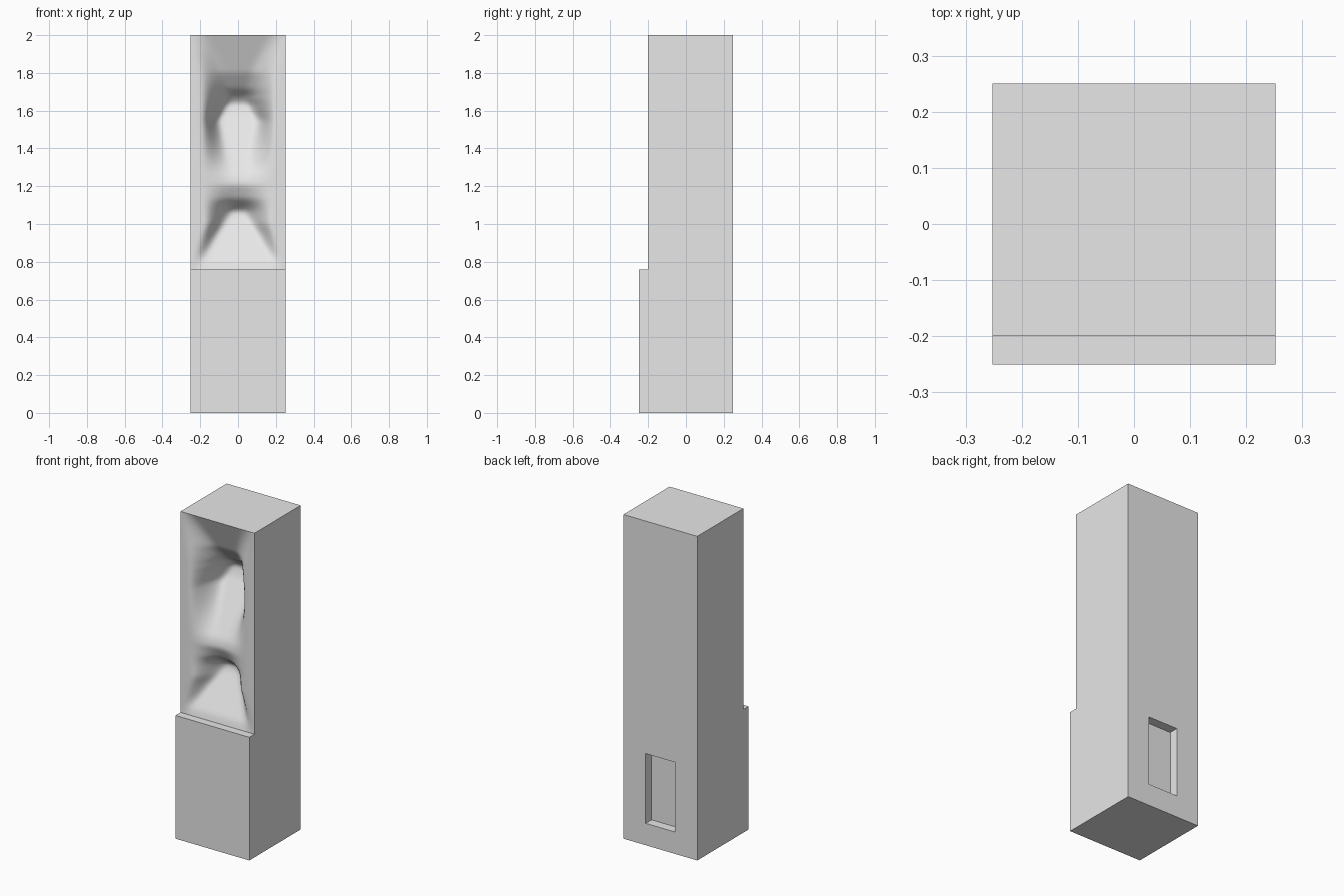
import bpy, bmesh, math

if "Cube" in bpy.data.objects:
    bpy.data.objects.remove(bpy.data.objects["Cube"])

stone = bpy.data.materials.new("pale_grey_stone")
stone.diffuse_color = (0.8, 0.8, 0.8, 1)
stone.use_nodes = True
stone.node_tree.nodes["Principled BSDF"].inputs["Base Color"].default_value = stone.diffuse_color

HALF, FRONT, BACK, STEP, TOP = 0.252, -0.2, 0.25, 0.76, 2.0


def finish(name, bm):
    mesh = bpy.data.meshes.new(name)
    bm.to_mesh(mesh)
    bm.free()
    mesh.materials.append(stone)
    obj = bpy.data.objects.new(name, mesh)
    bpy.context.collection.objects.link(obj)
    return obj


def lerp(table, z):
    for (z0, a), (z1, b) in zip(table, table[1:]):
        if z <= z1:
            return a + (b - a) * max(0, z - z0) / (z1 - z0)
    return table[-1][1]


# Stepped body: side profile swept across the width, open at carved front and back
bm = bmesh.new()
profile = [(BACK, TOP), (FRONT, TOP), (FRONT, STEP), (-0.25, STEP), (-0.25, 0), (BACK, 0)]
left = [bm.verts.new((-HALF, y, z)) for y, z in profile]
right = [bm.verts.new((HALF, y, z)) for y, z in profile]
for i in (0, 2, 3, 4):
    bm.faces.new((left[i], left[i + 1], right[i + 1], right[i]))
bm.faces.new(left[::-1])
bm.faces.new(right)
bmesh.ops.recalc_face_normals(bm, faces=bm.faces)
finish("stepped_body", bm)

# Back wall with a rectangular recess
bm = bmesh.new()
xs, zs = (-HALF, -0.1, 0.1, HALF), (0, 0.135, 0.565, TOP)
rows = [[bm.verts.new((x, BACK, z)) for x in xs] for z in zs]
for j in range(3):
    for i in range(3):
        f = bm.faces.new((rows[j][i + 1], rows[j][i], rows[j + 1][i], rows[j + 1][i + 1]))
        if i == j == 1:
            panel = f
out = bmesh.ops.extrude_face_region(bm, geom=[panel])["geom"]
bmesh.ops.translate(bm, vec=(0, -0.057, 0), verts=[v for v in out if isinstance(v, bmesh.types.BMVert)])
if panel.is_valid:
    bmesh.ops.delete(bm, geom=[panel], context='FACES_ONLY')
finish("back_wall", bm)

# Carved front: two scooped hollows, one above the other
DEPTH = [(0.76, 0), (0.80, 0.01), (1.03, 0.14), (1.07, 0.15), (1.10, 0.11), (1.13, 0.065),
         (1.21, 0.025), (1.26, 0.035), (1.58, 0.215), (1.64, 0.235), (1.68, 0.205),
         (1.71, 0.155), (1.80, 0.085), (2.0, 0)]
INNER = [(0.76, 0.20), (0.95, 0.10), (1.07, 0.02), (1.2, 0.01), (1.4, 0.06), (1.55, 0.10),
         (1.66, 0.03), (1.8, 0.06), (2.0, 0.15)]
OUTER = [(0.76, 0.25), (1.0, 0.17), (1.2, 0.20), (1.55, 0.185), (1.75, 0.20), (2.0, 0.25)]


def depth(x, z):
    a, b = lerp(INNER, z), lerp(OUTER, z)
    t = min(1, max(0, (b - abs(x)) / (b - a)))
    return lerp(DEPTH, z) * t * t * (3 - 2 * t)


bm = bmesh.new()
NX, NZ = 40, 100
grid = []
for j in range(NZ + 1):
    z = STEP + (TOP - STEP) * j / NZ
    row = []
    for i in range(NX + 1):
        x = HALF * (2 * i / NX - 1)
        row.append(bm.verts.new((x, FRONT + depth(x, z), z)))
    grid.append(row)
for j in range(NZ):
    for i in range(NX):
        bm.faces.new((grid[j][i], grid[j][i + 1], grid[j + 1][i + 1], grid[j + 1][i])).smooth = True
# Soften the carving, keeping its border in place
inner = [v for v in bm.verts if not v.is_boundary]
for _ in range(4):
    bmesh.ops.smooth_vert(bm, verts=inner, factor=0.5, use_axis_y=True)
finish("carved_front", bm)
